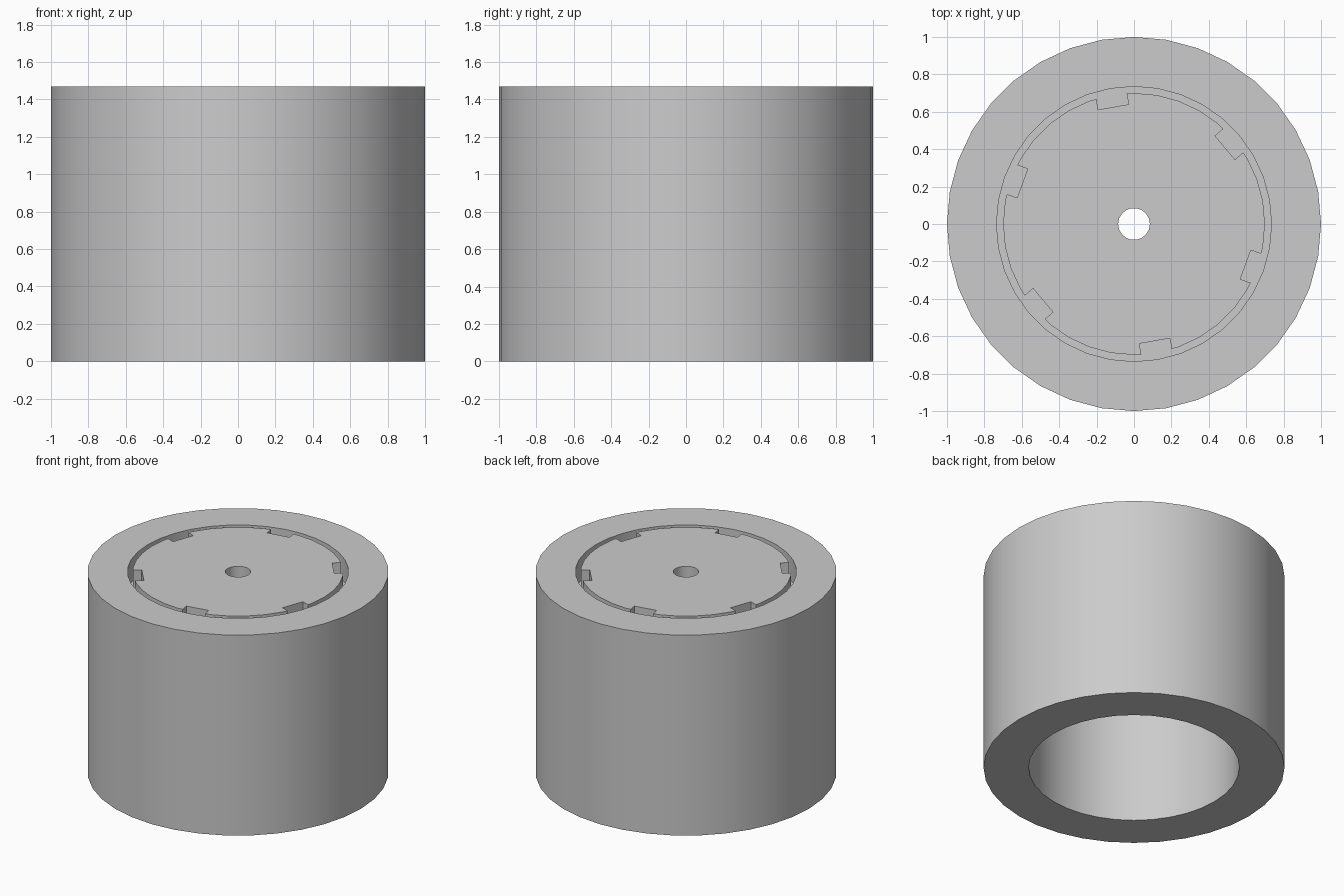
import bpy
import math
from mathutils import Matrix, Vector

cube = bpy.data.objects.get("Cube")
if cube:
    bpy.data.objects.remove(cube, do_unlink=True)

HEIGHT = 1.47
BORE_TOP = 1.17      # underside of the closed end
GROOVE_FLOOR = 1.30  # bottom of the ring groove and notches
SIDES = 36

grey = bpy.data.materials.new("plain grey")
grey.use_nodes = True
grey.diffuse_color = (0.6, 0.6, 0.6, 1)
grey.node_tree.nodes["Principled BSDF"].inputs["Base Color"].default_value = (0.6, 0.6, 0.6, 1)


def cylinder(name, radius, low, high, sides=SIDES):
    bpy.ops.mesh.primitive_cylinder_add(
        vertices=sides, radius=radius, depth=high - low,
        location=(0, 0, (low + high) / 2), rotation=(0, 0, math.pi / 2))
    obj = bpy.context.object
    obj.name = name
    obj.data.materials.append(grey)
    return obj


def cut(target, cutter):
    """Subtract the cutter from the target, then discard the cutter."""
    cutter.hide_render = True
    mod = target.modifiers.new("cut", 'BOOLEAN')
    mod.operation = 'DIFFERENCE'
    mod.solver = 'EXACT'
    mod.object = cutter
    bpy.context.view_layer.objects.active = target
    bpy.ops.object.modifier_apply(modifier=mod.name)
    bpy.data.objects.remove(cutter, do_unlink=True)


# Thick cylindrical body with a blind bore and a small centre hole
body = cylinder("cylinder_body", 1.0, 0, HEIGHT)
cut(body, cylinder("bore_cutter", 0.70, -0.1, BORE_TOP))
cut(body, cylinder("centre_hole_cutter", 0.085, 1.0, HEIGHT + 0.1, 18))

# Narrow ring groove in the closed end
ring = cylinder("groove_cutter", 0.735, GROOVE_FLOOR, HEIGHT + 0.1)
cut(ring, cylinder("groove_core", 0.70, 1.0, HEIGHT + 0.2))
cut(body, ring)

# Six notches reaching inward from the groove
for i in range(6):
    angle = math.radians(40 + 60 * i)
    bpy.ops.mesh.primitive_cube_add(size=1)
    notch = bpy.context.object
    notch.name = "notch_cutter"
    notch.data.materials.append(grey)
    size = Vector((0.085, 0.165, HEIGHT + 0.1 - GROOVE_FLOOR))
    shape = Matrix.Translation((0.6775, 0, GROOVE_FLOOR + size.z / 2)) @ Matrix.Diagonal(size.to_4d())
    notch.data.transform(Matrix.Rotation(angle, 4, 'Z') @ shape)
    cut(body, notch)

# Smooth round walls, crisp rims
bpy.ops.object.select_all(action='DESELECT')
body.select_set(True)
bpy.context.view_layer.objects.active = body
bpy.ops.object.shade_smooth_by_angle(angle=math.radians(30))
